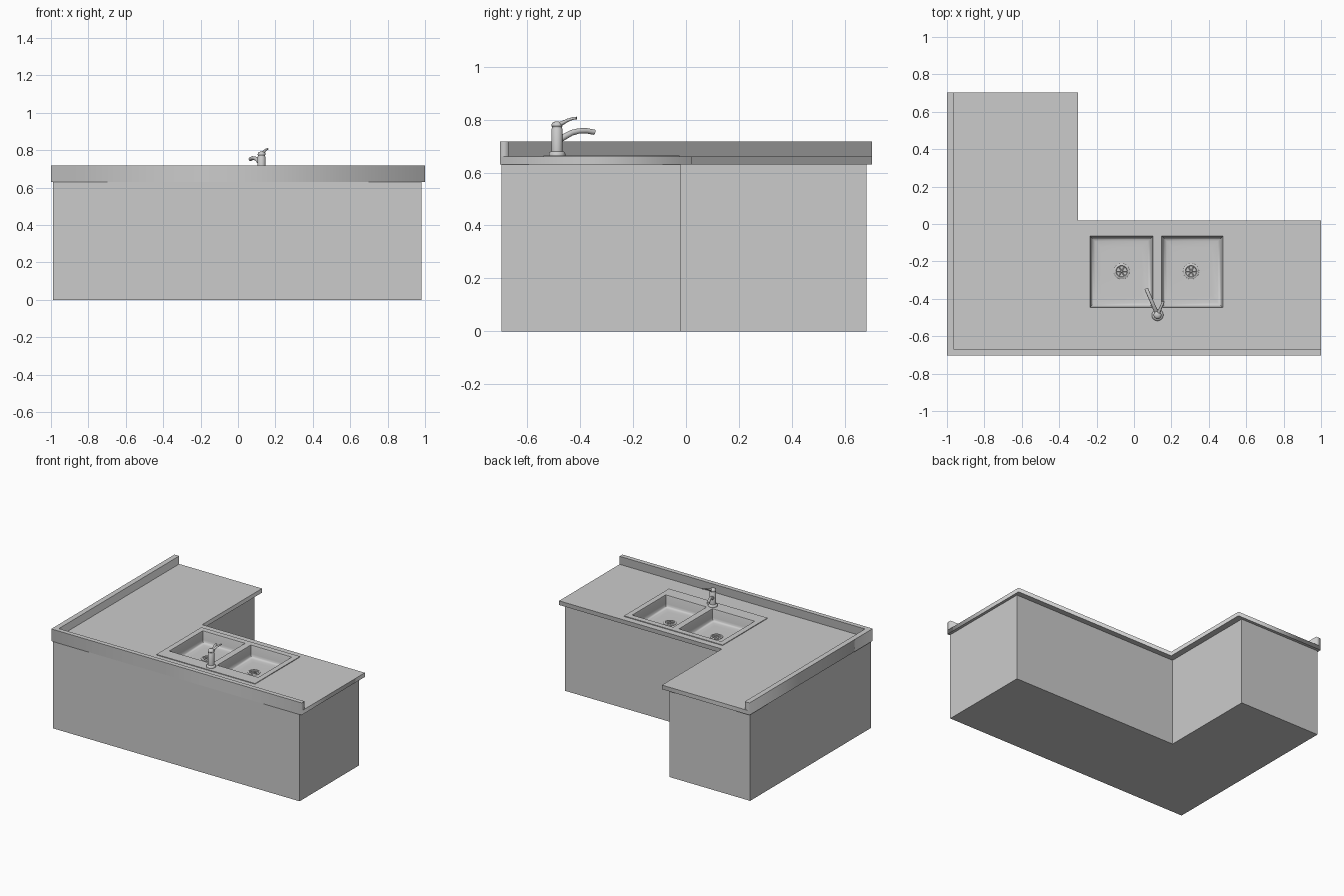
import bpy, bmesh, math
from mathutils import Vector

if "Cube" in bpy.data.objects:
    bpy.data.objects.remove(bpy.data.objects["Cube"])


def finish(name, bm, smooth=None):
    me = bpy.data.meshes.new(name)
    bm.to_mesh(me)
    bm.free()
    ob = bpy.data.objects.new(name, me)
    bpy.context.collection.objects.link(ob)
    if smooth:
        select(ob)
        bpy.ops.object.shade_smooth_by_angle(angle=math.radians(smooth))
    return ob


def select(ob):
    bpy.ops.object.select_all(action='DESELECT')
    ob.select_set(True)
    bpy.context.view_layer.objects.active = ob


def rect(x0, x1, y0, y1):
    return [(x0, y0), (x1, y0), (x1, y1), (x0, y1)]


def slab(name, outline, z0, z1, holes=()):
    """Flat plate with optional holes."""
    cu = bpy.data.curves.new(name, 'CURVE')
    cu.dimensions = '2D'
    cu.fill_mode = 'BOTH'
    cu.extrude = (z1 - z0) / 2
    for loop in [outline, *holes]:
        sp = cu.splines.new('POLY')
        sp.points.add(len(loop) - 1)
        for p, (x, y) in zip(sp.points, loop):
            p.co = (x, y, 0, 1)
        sp.use_cyclic_u = True
    ob = bpy.data.objects.new(name, cu)
    bpy.context.collection.objects.link(ob)
    ob.location.z = (z0 + z1) / 2
    select(ob)
    bpy.ops.object.convert(target='MESH')
    return bpy.context.object


def loft(name, rings, smooth, cap_start=False, cap_end=False):
    """Skin between closed rings of equal point count."""
    bm = bmesh.new()
    vs = [[bm.verts.new(p) for p in r] for r in rings]
    n = len(vs[0])
    for a, b in zip(vs, vs[1:]):
        for i in range(n):
            j = (i + 1) % n
            bm.faces.new((a[i], a[j], b[j], b[i]))
    if cap_start:
        bm.faces.new(vs[0][::-1])
    if cap_end:
        bm.faces.new(vs[-1])
    return finish(name, bm, smooth)


def lathe(name, centre, profile, n=24):
    cx, cy = centre
    rings = [[(cx + r * math.cos(2 * math.pi * i / n), cy + r * math.sin(2 * math.pi * i / n), z)
              for i in range(n)] for r, z in profile]
    return loft(name, rings, 40, True, True)


def arm(name, origin, direction, path, n=12):
    """Tapered elliptical arm; path holds (distance, z, half width, half height)."""
    d = Vector((*direction, 0)).normalized()
    side = Vector((d.y, -d.x, 0))
    up = Vector((0, 0, 1))
    rings = []
    for k, (s, z, w, h) in enumerate(path):
        a, b = path[max(k - 1, 0)], path[min(k + 1, len(path) - 1)]
        t = (d * (b[0] - a[0]) + up * (b[1] - a[1])).normalized()
        nrm = side.cross(t)
        c = Vector((*origin, z)) + d * s
        rings.append([c + side * w * math.cos(2 * math.pi * i / n)
                      + nrm * h * math.sin(2 * math.pi * i / n) for i in range(n)])
    return loft(name, rings, 40, True, True)


Y = 0.703
# Cabinet: L-shaped box, open under the counter
cab = [(-0.99, -0.697), (0.98, -0.697), (0.98, -0.02),
       (-0.345, -0.02), (-0.345, 0.682), (-0.99, 0.682)]
loft("cabinet", [[(x, y, z) for x, y in cab] for z in (0, 0.64)], None, cap_start=True)

# Counter with sink cut-out, and the raised backsplash along two sides
slab("countertop", [(-1, -Y), (1, -Y), (1, 0.02), (-0.3, 0.02), (-0.3, Y), (-1, Y)],
     0.63, 0.66, [rect(-0.25, 0.49, -0.5, -0.045)])
slab("backsplash", [(-1, -Y), (1, -Y), (1, -0.67), (-0.962, -0.67), (-0.962, Y), (-1, Y)],
     0.66, 0.718)

# Sink rim and the two bowls
bowls = [(-0.236, 0.102), (0.148, 0.475)]
by0, by1 = -0.447, -0.065
slab("sink_rim", rect(-0.275, 0.513, -0.538, -0.025), 0.656, 0.665,
     [rect(a, b, by0, by1) for a, b in bowls])
wall = [(0, 0.665), (0.003, 0.655), (0.006, 0.605), (0.009, 0.592),
        (0.016, 0.584), (0.028, 0.581), (0.06, 0.58)]
for side, (a, b) in zip(("left", "right"), bowls):
    rings = [[(x, y, z) for x, y in rect(a + i, b - i, by0 + i, by1 - i)] for i, z in wall]
    loft(side + "_bowl", rings, 50, cap_end=True)

    # Drain: raised flange, sunken strainer with spokes and a knob
    c = (-0.066 if side == "left" else 0.305, -0.253)
    lathe(side + "_drain", c, [(0.042, 0.578), (0.042, 0.583), (0.038, 0.586), (0.031, 0.586),
                               (0.028, 0.581), (0.012, 0.5805)])
    lathe(side + "_drain_knob", c, [(0.008, 0.58), (0.008, 0.587), (0.005, 0.59)], 12)
    for k in range(6):
        t = math.pi * k / 3
        arm(f"{side}_drain_spoke_{k}", c, (math.cos(t), math.sin(t)),
            [(0.006, 0.583, 0.003, 0.002), (0.03, 0.583, 0.003, 0.002)], 6)

# Faucet: base and body, curved spout, lever handle
f = (0.126, -0.487)
lathe("faucet_body", f, [(0.031, 0.66), (0.031, 0.672), (0.027, 0.678), (0.021, 0.68),
                         (0.021, 0.765), (0.0185, 0.768), (0.0185, 0.772), (0.021, 0.775),
                         (0.02, 0.784), (0.015, 0.79), (0.006, 0.793)])
arm("faucet_spout", f, (-0.06, 0.14),
    [(0.0, 0.718, 0.011, 0.012), (0.03, 0.735, 0.011, 0.012), (0.06, 0.75, 0.01, 0.011),
     (0.09, 0.757, 0.01, 0.01), (0.12, 0.758, 0.01, 0.01), (0.153, 0.752, 0.01, 0.01)])
arm("faucet_handle", f, (0.03, 0.07),
    [(0.0, 0.779, 0.01, 0.008), (0.02, 0.786, 0.009, 0.008), (0.045, 0.798, 0.007, 0.006),
     (0.065, 0.804, 0.007, 0.005), (0.08, 0.806, 0.006, 0.005)])
